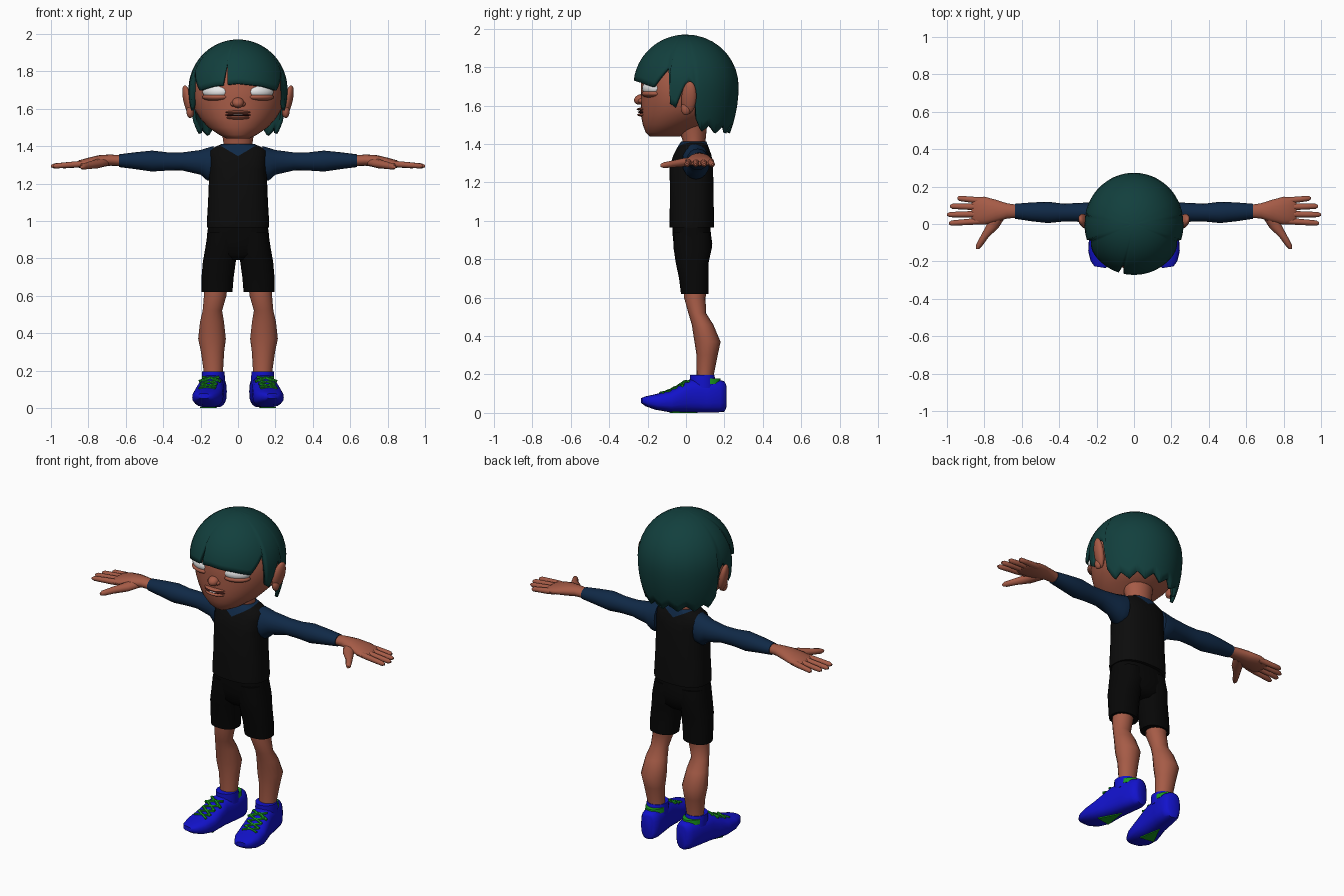
import bpy, bmesh, math
from mathutils import Matrix, Vector

if "Cube" in bpy.data.objects:
    bpy.data.objects.remove(bpy.data.objects["Cube"])


def material(name, *rgb):
    m = bpy.data.materials.new(name)
    m.use_nodes = True
    m.diffuse_color = (*rgb, 1)
    m.node_tree.nodes["Principled BSDF"].inputs["Base Color"].default_value = (*rgb, 1)
    return m


HAIR = material("dark teal hair", .006, .05, .047)
SKIN = material("warm brown skin", .38, .105, .062)
NAVY = material("navy shirt", .005, .022, .062)
VEST = material("black vest", .0035, .0035, .0035)
SHORTS = material("black shorts", .002, .002, .002)
BLUE = material("blue shoe", .006, .006, .6)
GREEN = material("green lace", .01, .33, .015)
WHITE = material("white eye", .8, .8, .8)
DARK = material("dark mouth", .06, .012, .01)


def finish(name, bm, mats, mirror=False, matrix=None, angle=50):
    """Turn a bmesh into a smooth shaded object, optionally mirrored over x."""
    if matrix:
        bm.transform(matrix)
    bmesh.ops.recalc_face_normals(bm, faces=bm.faces)
    me = bpy.data.meshes.new(name)
    bm.to_mesh(me)
    bm.free()
    for m in mats:
        me.materials.append(m)
    ob = bpy.data.objects.new(name, me)
    bpy.context.collection.objects.link(ob)
    bpy.ops.object.select_all(action='DESELECT')
    ob.select_set(True)
    bpy.context.view_layer.objects.active = ob
    bpy.ops.object.shade_smooth_by_angle(angle=math.radians(angle))
    if mirror:
        mod = ob.modifiers.new("Mirror", 'MIRROR')
        mod.use_mirror_merge = False
    return ob


def loft(axis, rings, n=16, power=2.0):
    """Skin superellipse rings (t, c1, c2, r1, r2) along an axis."""
    bm = bmesh.new()
    loops = []
    for t, c1, c2, r1, r2 in rings:
        loop = []
        for i in range(n):
            a = math.tau * i / n
            c, s = math.cos(a), math.sin(a)
            u = c1 + r1 * math.copysign(abs(c) ** (2 / power), c)
            v = c2 + r2 * math.copysign(abs(s) ** (2 / power), s)
            loop.append(bm.verts.new({'x': (t, u, v), 'y': (u, t, v), 'z': (u, v, t)}[axis]))
        loops.append(loop)
    for p, q in zip(loops, loops[1:]):
        for i in range(n):
            bm.faces.new((p[i], p[(i + 1) % n], q[(i + 1) % n], q[i]))
    bm.faces.new(loops[0])
    bm.faces.new(loops[-1])
    return bm


def ball(name, mat, loc, size, mirror=False, rot=(0, 0, 0)):
    bm = bmesh.new()
    bmesh.ops.create_uvsphere(bm, u_segments=20, v_segments=12, radius=1)
    turn = Matrix.Identity(4)
    for ang, ax in zip(rot, 'XYZ'):
        turn = Matrix.Rotation(math.radians(ang), 4, ax) @ turn
    m = Matrix.Translation(loc) @ turn @ Matrix.Diagonal((*size, 1))
    return finish(name, bm, [mat], mirror, m)


def lerp_keys(keys, x):
    for (a, u), (b, v) in zip(keys, keys[1:]):
        if x <= b:
            return u + (v - u) * (x - a) / (b - a)
    return keys[-1][1]


# Head and face
finish("head", loft('z', [
    (1.44, 0, -.11, .06, .08), (1.46, 0, -.1, .1, .11), (1.5, 0, -.065, .16, .16),
    (1.55, 0, -.02, .205, .215), (1.6, 0, -.005, .235, .23), (1.66, 0, 0, .246, .235),
    (1.75, 0, 0, .243, .233), (1.85, 0, 0, .19, .185), (1.93, 0, 0, .09, .09)], 32), [SKIN])
finish("neck", loft('z', [(1.34, 0, .04, .082, .064), (1.42, 0, .042, .078, .06),
                          (1.5, 0, .03, .09, .08)]), [SKIN])
ball("nose", SKIN, (0, -.235, 1.632), (.032, .036, .027), rot=(15, 0, 0))
ball("nostril", SKIN, (.024, -.23, 1.625), (.017, .02, .014), True)
ball("upper_lip", SKIN, (0, -.2, 1.581), (.075, .058, .011))
ball("lower_lip", SKIN, (0, -.2, 1.552), (.07, .055, .012))
ball("mouth", DARK, (0, -.2, 1.566), (.078, .05, .01))
ball("teeth", WHITE, (0, -.2, 1.567), (.055, .053, .005))
ball("eye", WHITE, (.118, -.178, 1.69), (.076, .044, .041), True, (0, 0, 24))
ball("lower_eyelid", SKIN, (.118, -.178, 1.662), (.078, .048, .022), True, (0, 0, 24))
ball("ear", SKIN, (.266, .015, 1.64), (.024, .04, .088), True, (-8, 12, -15))
ball("ear_lobe", SKIN, (.256, 0, 1.585), (.02, .026, .035), True)

# Bobbed hair: a dome whose hem height follows the angle from the front
HEM = [(0, 1.735), (30, 1.72), (51, 1.697), (69, 1.8), (72, 1.61), (78, 1.59),
       (87, 1.69), (93, 1.73), (99, 1.7), (102, 1.53), (108, 1.48)]
STEP = 3
ROWS = 14


def hem(deg):
    if deg == -15:
        return 1.85
    a = abs(deg)
    if a <= 108:
        return lerp_keys(HEM, a)
    return 1.455 + .04 * abs((a / 12) % 2 - 1)


bm = bmesh.new()
pole = bm.verts.new((0, 0, 1.97))
columns = []
for deg in range(-180, 180, STEP):
    drop = (hem(deg) - 1.7) / .27
    reach = math.acos(drop) if drop > 0 else math.pi / 2 - drop
    a = math.radians(deg)
    col = []
    for j in range(1, ROWS + 1):
        s = reach * j / ROWS
        if s < math.pi / 2:
            r, z = math.sin(s), 1.7 + .27 * math.cos(s)
        else:
            d = s - math.pi / 2
            r, z = 1 - .2 * d * d, 1.7 - .27 * d
        col.append(bm.verts.new((.265 * r * math.sin(a), -.274 * r * math.cos(a), z)))
    columns.append(col)
for p, q in zip(columns, columns[1:] + columns[:1]):
    bm.faces.new((pole, p[0], q[0]))
    for j in range(ROWS - 1):
        bm.faces.new((p[j], p[j + 1], q[j + 1], q[j]))
hair = finish("hair", bm, [HAIR], angle=60)
shell = hair.modifiers.new("Thickness", 'SOLIDIFY')
shell.thickness = .018
shell.offset = -1

# Vest with a V-shaped shirt collar cut into its top
bm = loft('z', [
    (.965, 0, .03, .166, .115), (.985, 0, .03, .167, .116), (1.1, 0, .03, .16, .114),
    (1.28, 0, .028, .153, .113), (1.34, 0, .033, .157, .1), (1.375, 0, .036, .153, .085),
    (1.395, 0, .038, .125, .075), (1.412, 0, .04, .085, .066)], 32, 2.5)
for side in (-1, 1):
    bmesh.ops.bisect_plane(bm, geom=bm.verts[:] + bm.edges[:] + bm.faces[:],
                           plane_co=(0, -.08, 1.345), plane_no=(side * .55, -.1, 1))
for f in bm.faces:
    c = f.calc_center_median()
    f.material_index = int(c.z > 1.345 + .55 * abs(c.x) + .1 * (c.y + .08))
finish("vest", bm, [VEST, NAVY])

# Sleeves, hands and fingers
finish("sleeve", loft('x', [
    (.13, .05, 1.31, .072, .09), (.165, .052, 1.303, .072, .087), (.2, .058, 1.313, .06, .066),
    (.3, .062, 1.318, .05, .048), (.38, .061, 1.318, .048, .049), (.46, .062, 1.32, .057, .056),
    (.55, .065, 1.322, .05, .045), (.637, .068, 1.322, .04, .034)]), [NAVY], True)
finish("palm", loft('x', [
    (.62, .068, 1.322, .034, .028), (.68, .07, 1.325, .041, .03), (.74, .07, 1.32, .06, .032),
    (.8, .071, 1.312, .075, .026), (.85, .07, 1.304, .072, .02), (.87, .07, 1.3, .058, .01)]),
    [SKIN], True)
for name, y0, y1, tip in (("little", .123, .138, .945), ("ring", .09, .095, .985),
                          ("middle", .053, .05, 1.0), ("index", .017, .004, .99)):
    rings = []
    for t, r in ((0, .016), (.35, .017), (.65, .0155), (.92, .014), (1, .006)):
        rings.append((.8 + (tip - .8) * t, y0 + (y1 - y0) * t, 1.307 - .014 * t, r, r))
    finish(name + "_finger", loft('x', rings, 10), [SKIN], True)
finish("thumb", loft('y', [
    (.05, .72, 1.315, .04, .024), (-.02, .76, 1.303, .036, .023), (-.07, .8, 1.296, .023, .019),
    (-.115, .828, 1.29, .018, .016), (-.133, .836, 1.288, .008, .008)], 10), [SKIN], True)

# Shorts
finish("shorts_seat", loft('z', [
    (.79, 0, .035, .07, .06), (.82, 0, .036, .15, .088), (.88, 0, .036, .168, .101),
    (.93, 0, .03, .165, .1), (.98, 0, .027, .158, .098)], 24, 2.4), [SHORTS])
finish("shorts_leg", loft('z', [
    (.62, .113, .045, .083, .071), (.7, .109, .04, .086, .076), (.78, .1, .032, .088, .085),
    (.86, .087, .035, .087, .1), (.94, .078, .03, .084, .097)], 20, 2.3), [SHORTS], True)

# Legs
finish("leg", loft('z', [
    (.66, .118, .05, .062, .06), (.6, .122, .046, .06, .056), (.52, .137, .058, .052, .046),
    (.46, .139, .086, .064, .056), (.37, .139, .112, .074, .068), (.3, .136, .11, .062, .055),
    (.2, .132, .1, .052, .045), (.12, .132, .1, .05, .044)]), [SKIN], True)

# Shoes are built pointing forward, then turned out about the ankle
TURN = (Matrix.Translation((.13, .1, 0)) @ Matrix.Rotation(math.radians(9), 4, 'Z')
        @ Matrix.Translation((0, -.1, 0)))
SECTIONS = [(-.235, .03, .05, .078), (-.21, .054, .033, .087), (-.16, .075, .016, .098),
            (-.09, .082, .004, .116), (-.03, .075, .003, .148), (.02, .068, .003, .175),
            (.1, .064, .003, .17), (.17, .06, .003, .172), (.2, .046, .006, .165),
            (.208, .03, .02, .15)]
finish("shoe", loft('y', [(y, 0, (b + t) / 2, w, (t - b) / 2) for y, w, b, t in SECTIONS],
                    20, 2.7), [BLUE], True, TURN)
finish("shoe_collar", loft('z', [(.13, 0, .09, .062, .07), (.17, 0, .087, .062, .068),
                                 (.196, 0, .084, .06, .064)], 20), [BLUE], True, TURN)
finish("shoe_lining", loft('z', [(.15, 0, .1, .058, .082), (.178, 0, .1, .056, .08)], 20),
       [GREEN], True, TURN)

# Green patch under the arch of the sole
bm = bmesh.new()
tri = bm.faces.new([bm.verts.new(p) for p in ((-.045, -.08, 0), (.045, -.08, 0), (0, .06, 0))])
top = bmesh.ops.extrude_face_region(bm, geom=[tri])["geom"]
bmesh.ops.translate(bm, vec=(0, 0, .006), verts=[v for v in top if isinstance(v, bmesh.types.BMVert)])
finish("sole_patch", bm, [GREEN], True, TURN)


# Crossed laces following the top of the shoe, with a bow above
def instep(y):
    return lerp_keys([(s[0], s[3]) for s in SECTIONS], y)


def strand(name, a, b, r=.007):
    a, b = Vector(a), Vector(b)
    bm = bmesh.new()
    bmesh.ops.create_cone(bm, cap_ends=True, segments=6, radius1=r, radius2=r, depth=(b - a).length)
    m = Matrix.Translation((a + b) / 2) @ (b - a).to_track_quat('Z', 'Y').to_matrix().to_4x4()
    finish(name, bm, [GREEN], True, TURN @ m)


for k in range(4):
    y = -.13 + .034 * k
    for side in (-1, 1):
        strand("lace", (side * .044, y, instep(y) - .002),
               (-side * .044, y + .034, instep(y + .034) - .002))
for side in (-1, 1):
    strand("lace_bow", (0, -.01, .163), (side * .058, -.03, .142), .008)
